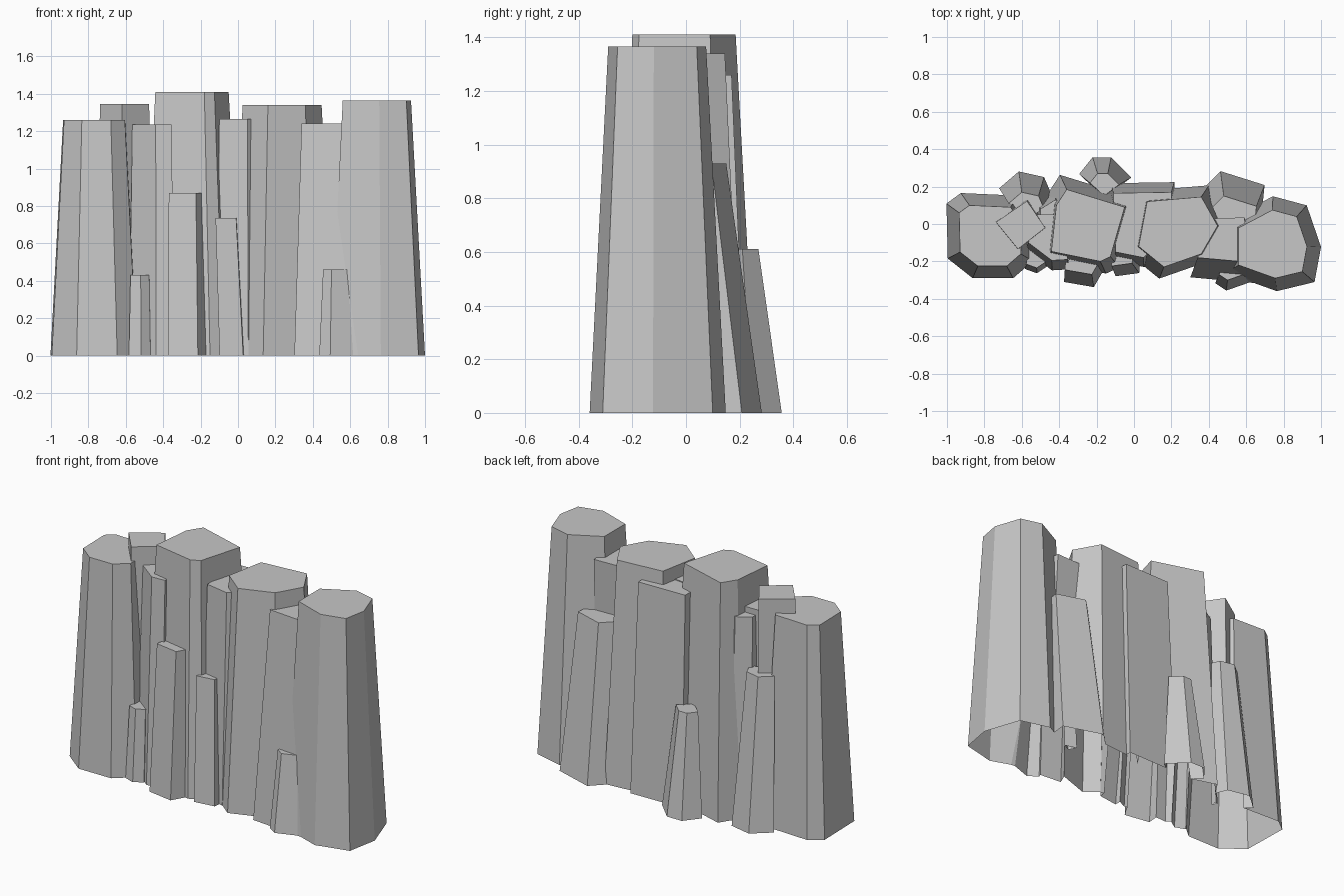
import bpy
import bmesh
from mathutils import Vector

# Remove the default cube only
default_cube = bpy.data.objects.get("Cube")
if default_cube:
    bpy.data.objects.remove(default_cube, do_unlink=True)

# Single stone colour
stone = bpy.data.materials.new("grey_stone")
stone.use_nodes = True
stone_colour = (.57, .57, .57, 1)
stone.diffuse_color = stone_colour
stone.node_tree.nodes["Principled BSDF"].inputs["Base Color"].default_value = stone_colour

columns = []


def column(name, height, outline, spread, shift=(0, 0)):
    """Solid rock column: a flat cap outline, flared and shifted down to the ground."""
    cap_points = [Vector(point) for point in outline]
    centre = sum(cap_points, Vector((0, 0))) / len(cap_points)
    foot_points = [centre + (point - centre) * spread + Vector(shift) for point in cap_points]

    bm = bmesh.new()
    cap = [bm.verts.new((point.x, point.y, height)) for point in cap_points]
    foot = [bm.verts.new((point.x, point.y, 0)) for point in foot_points]
    bm.faces.new(cap)
    bm.faces.new(foot)
    for i in range(len(cap)):
        following = (i + 1) % len(cap)
        bm.faces.new((cap[i], foot[i], foot[following], cap[following]))
    bmesh.ops.recalc_face_normals(bm, faces=bm.faces)

    mesh = bpy.data.meshes.new(name)
    bm.to_mesh(mesh)
    bm.free()
    mesh.materials.append(stone)
    rock = bpy.data.objects.new(name, mesh)
    bpy.context.collection.objects.link(rock)
    columns.append(rock)


def merge_into_shell(name):
    """Fuse all columns into one outer shell and open its underside."""
    body, others = columns[0], columns[1:]
    for other in others:
        union = body.modifiers.new(other.name, "BOOLEAN")
        union.operation = "UNION"
        union.solver = "EXACT"
        union.object = other
    bpy.context.view_layer.update()
    evaluated = body.evaluated_get(bpy.context.evaluated_depsgraph_get())
    merged = bpy.data.meshes.new_from_object(evaluated)
    merged.name = name
    body.modifiers.clear()
    body.data = merged
    body.name = name
    for other in others:
        bpy.data.objects.remove(other, do_unlink=True)

    bm = bmesh.new()
    bm.from_mesh(merged)
    underside = [face for face in bm.faces if face.calc_center_median().z < .001]
    bmesh.ops.delete(bm, geom=underside, context="FACES")
    bm.to_mesh(merged)
    bm.free()


# Main columns, from the left end to the right end
column("left_end_column", 1.365,
       [(.56, -.02), (.74, .075), (.87, .04), (.925, -.12),
        (.9, -.255), (.755, -.29), (.56, -.22)],
       spread=1.39, shift=(.01, 0))
column("left_joining_column", 1.24,
       [(.34, -.18), (.62, -.205), (.59, .035), (.43, .03)],
       spread=1.25, shift=(0, -.08))
column("left_middle_column", 1.34,
       [(.07, .12), (.36, .145), (.447, -.01), (.36, -.16), (.16, -.23), (.025, -.12)],
       spread=1.33)
column("tallest_column", 1.41,
       [(-.36, .185), (-.05, .09), (-.126, -.175), (-.18, -.2), (-.442, -.147), (-.415, .1)],
       spread=1.37)
column("right_square_column", 1.345,
       [(-.738, .01), (-.572, .123), (-.475, -.02), (-.62, -.134)],
       spread=1.15)
column("right_end_column", 1.26,
       [(-.935, .06), (-.88, .1), (-.66, .09), (-.6, 0), (-.605, -.16),
        (-.68, -.225), (-.835, -.225), (-.93, -.15)],
       spread=1.4)

# Tall filler columns between the main ones
column("front_middle_filler", 1.265,
       [(-.1, -.15), (.05, -.18), (.07, -.16), (.07, .03), (-.1, .05)],
       spread=1.1, shift=(0, -.04))
column("front_right_filler", 1.235,
       [(-.565, -.1), (-.44, -.195), (-.355, -.19), (-.37, .05), (-.52, .05)],
       spread=1.15, shift=(0, -.035))
column("back_middle_slab", 1.26,
       [(-.11, .165), (.2, .17), (.2, 0), (-.11, 0)],
       spread=1.1, shift=(0, .045))
column("back_right_filler", 1.2,
       [(-.5, .08), (-.42, .13), (-.36, .1), (-.38, 0), (-.5, 0)],
       spread=1.25, shift=(0, .03))

# Short columns leaning on the front
column("front_right_stub", .43,
       [(-.575, -.215), (-.52, -.235), (-.475, -.205), (-.47, -.12), (-.57, -.12)],
       spread=1.15, shift=(0, -.02))
column("front_tall_stub", .87,
       [(-.37, -.245), (-.225, -.27), (-.185, -.2), (-.25, -.12), (-.36, -.14)],
       spread=1.1, shift=(.005, -.06))
column("front_middle_stub", .735,
       [(-.12, -.225), (-.01, -.21), (-.005, -.15), (-.06, -.1), (-.12, -.13)],
       spread=1.15, shift=(.03, -.045))
column("front_left_stub", .46,
       [(.455, -.27), (.5, -.3), (.6, -.265), (.58, -.2), (.48, -.2)],
       spread=1.3, shift=(0, -.04))

# Short columns leaning on the back
column("back_left_stub", .93,
       [(.48, .15), (.655, .095), (.64, -.05), (.46, 0), (.42, .09)],
       spread=1.35, shift=(0, .1))
column("back_middle_stub", .61,
       [(-.235, .22), (-.195, .27), (-.14, .27), (-.08, .21), (-.16, .15)],
       spread=1.8, shift=(0, .05))
column("back_right_stub", .9,
       [(-.67, .11), (-.6, .17), (-.51, .15), (-.48, .08), (-.58, .03)],
       spread=1.5, shift=(0, .08))

merge_into_shell("rock_columns")
